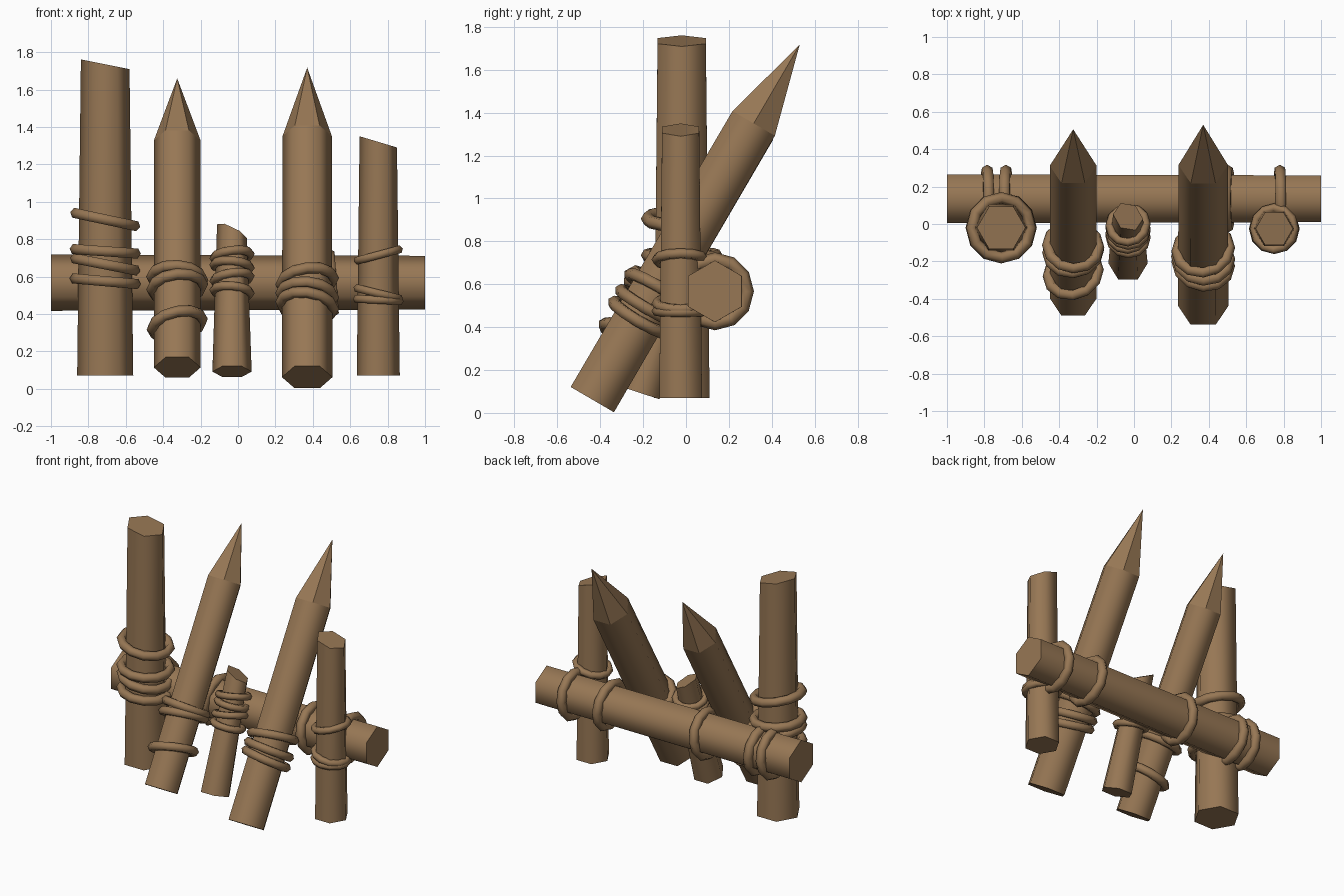
import bpy, bmesh, math
from mathutils import Matrix, Vector

if "Cube" in bpy.data.objects:
    bpy.data.objects.remove(bpy.data.objects["Cube"])

wood = bpy.data.materials.new("brown wood")
wood.diffuse_color = (0.31, 0.185, 0.09, 1)
wood.use_nodes = True
wood.node_tree.nodes["Principled BSDF"].inputs["Base Color"].default_value = wood.diffuse_color


def log(name, base, rot, r0, r1, length, slant=0.0, tip=0.0):
    """Six-sided log along local z; the top is slanted along x or sharpened."""
    bm = bmesh.new()

    def ring(r, z, s):
        pts = [(r * math.cos(k * math.pi / 3), r * math.sin(k * math.pi / 3)) for k in range(6)]
        return [bm.verts.new((x, y, z - s * x)) for x, y in pts]

    a, b = ring(r0, 0, 0), ring(r1, length, slant)
    bm.faces.new(a[::-1])
    for k in range(6):
        j = (k + 1) % 6
        bm.faces.new((a[k], a[j], b[j], b[k])).smooth = True
    if tip:
        apex = bm.verts.new((0, 0, length + tip))
        for k in range(6):
            bm.faces.new((b[k], b[(k + 1) % 6], apex))
    else:
        bm.faces.new(b)
    # keep cut ends and points crisp
    for e in bm.edges:
        e.smooth = all(f.smooth for f in e.link_faces)
    bm.transform(Matrix.Translation(base) @ rot)
    me = bpy.data.meshes.new(name)
    bm.to_mesh(me)
    bm.free()
    me.materials.append(wood)
    ob = bpy.data.objects.new(name, me)
    bpy.context.collection.objects.link(ob)


def rope(name, centre, rot, major, minor=0.031):
    """One rope turn around local z."""
    bpy.ops.mesh.primitive_torus_add(major_segments=12, minor_segments=6,
                                     major_radius=major, minor_radius=minor)
    ob = bpy.context.object
    ob.name = ob.data.name = name
    ob.data.transform(Matrix.Translation(centre) @ rot)
    ob.data.shade_smooth()
    ob.data.materials.append(wood)


def RX(deg):
    return Matrix.Rotation(math.radians(-deg), 4, 'X')


def RY(deg):
    return Matrix.Rotation(math.radians(deg), 4, 'Y')


# crossbeam
log("crossbeam", (-1, 0.135, 0.567), RY(90), 0.15, 0.144, 2.0)

# name, base, lean, bottom radius, top radius, length, slant, tip,
# rope radius, rope thickness, ropes as (height, sideways tilt)
posts = [
    ("tall_post", (-0.71, -0.02, 0.07), 0, 0.15, 0.13, 1.665, 0.2, 0, 0.16, 0.031,
     [(0.905, 12), (0.735, 4), (0.665, 11), (0.575, 5)]),
    ("left_stake", (-0.325, -0.397, 0.114), 30.3, 0.125, 0.125, 1.405, 0, 0.385, 0.137, 0.03,
     [(0.59, 4), (0.545, -6), (0.345, -12)]),
    ("short_post", (-0.032, -0.21, 0.092), 18.4, 0.105, 0.08, 0.79, 0.5, 0, 0.098, 0.024,
     [(0.71, -7), (0.655, 5), (0.59, -8), (0.52, 5)]),
    ("right_stake", (0.37, -0.437, 0.062), 30.3, 0.135, 0.132, 1.492, 0, 0.425, 0.142, 0.03,
     [(0.575, -7), (0.50, 5), (0.445, 8)]),
    ("thin_post", (0.75, -0.025, 0.07), 0, 0.115, 0.10, 1.25, 0.3, 0, 0.112, 0.024,
     [(0.715, -15), (0.51, 14), (0.475, 3)]),
]
for name, base, lean, r0, r1, length, slant, tip, rr, thick, turns in posts:
    rot = RX(lean)
    log(name, base, rot, r0, r1, length, slant, tip)
    for z, tilt in turns:
        d = (z - base[2]) / math.cos(math.radians(lean))
        rope(name + "_rope", Vector(base) + rot @ Vector((0, 0, d)), rot @ RY(tilt), rr, thick)

# rope turns around the crossbeam
for x, tilt in ((-0.785, 3), (-0.685, -3), (-0.26, 5), (0.50, -4), (0.78, 2)):
    rope("crossbeam_rope", (x, 0.135, 0.567), RY(90 + tilt), 0.15, 0.032)
